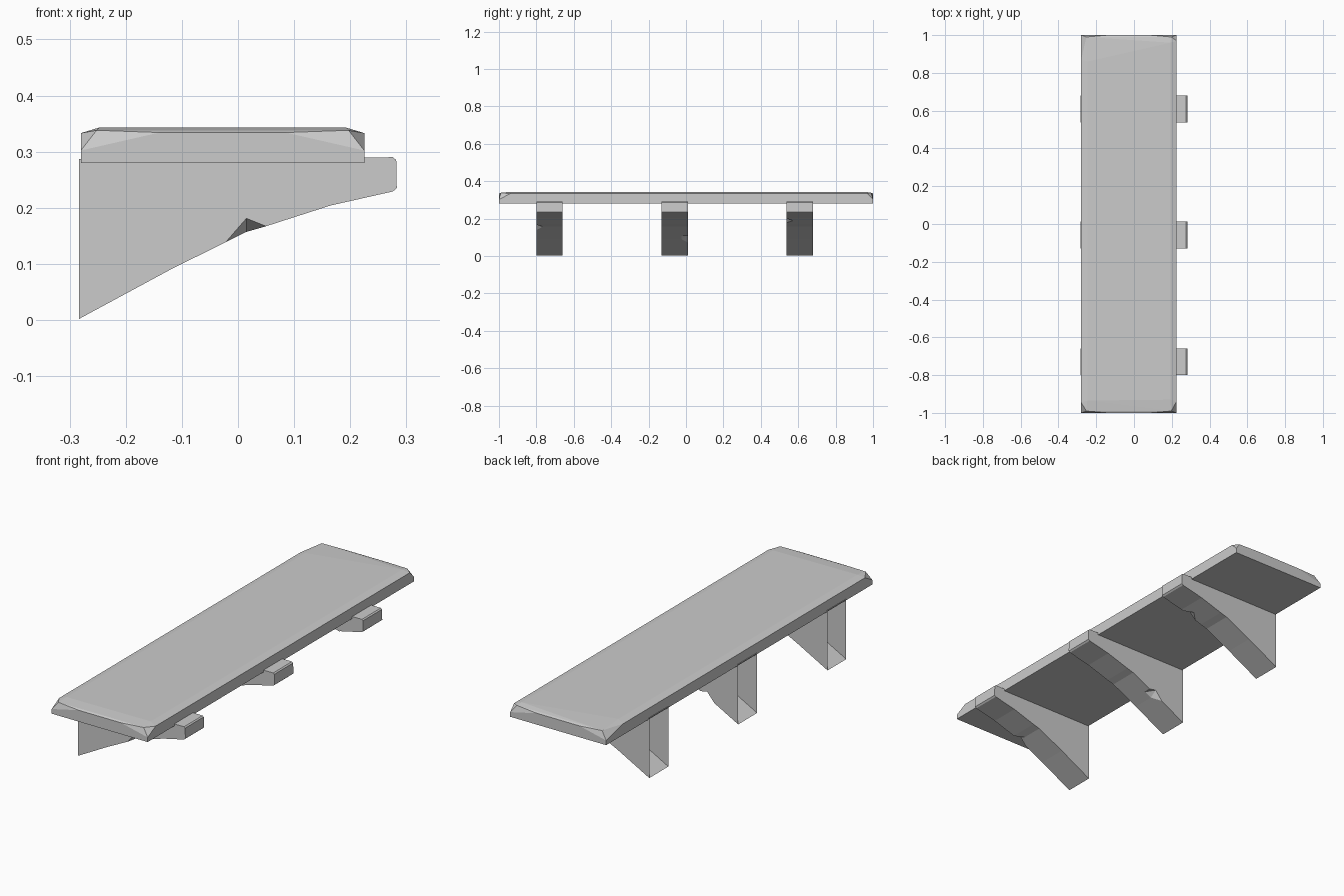
import bpy
import bmesh

if "Cube" in bpy.data.objects:
    bpy.data.objects.remove(bpy.data.objects["Cube"])

# Single grey stone colour
stone = bpy.data.materials.new("grey_stone")
stone.use_nodes = True
grey = (0.6, 0.6, 0.6, 1)
stone.diffuse_color = grey
stone.node_tree.nodes["Principled BSDF"].inputs["Base Color"].default_value = grey


def finish(name, bm):
    bmesh.ops.recalc_face_normals(bm, faces=bm.faces[:])
    mesh = bpy.data.meshes.new(name)
    bm.to_mesh(mesh)
    bm.free()
    mesh.materials.append(stone)
    obj = bpy.data.objects.new(name, mesh)
    bpy.context.collection.objects.link(obj)
    return obj


# Shelf slab: hull of a box with worn, chipped upper corners
BACK, NOSE, BOTTOM, TOP = -0.28, 0.225, 0.28, 0.343
points = []
for x, inward, end, cut in ((BACK, 1, -1, 0.055), (NOSE, -1, -1, 0.06),
                            (BACK, 1, 1, 0.13), (NOSE, -1, 1, 0.03)):
    points += [
        (x, end, BOTTOM),
        (x, end, 0.302),
        (x + inward * 0.028, end * 0.99, 0.338),
        (x, end * (1 - cut), 0.333),
        (x + inward * 0.033, end * (0.99 - cut), TOP),
        (x + inward * 0.14, end, 0.334),
    ]
bm = bmesh.new()
for p in points:
    bm.verts.new(p)
hull = bmesh.ops.convex_hull(bm, input=bm.verts[:])
loose = [v for v in bm.verts if not v.link_faces]
bmesh.ops.delete(bm, geom=loose, context='VERTS')
finish("shelf_slab", bm)

# Underside curve of a bracket, from the wall foot to the nose
UNDERSIDE = [(-0.283, 0.002), (-0.12, 0.09), (0.015, 0.157),
             (0.05, 0.167), (0.165, 0.204), (0.276, 0.229)]
UPPER = [(0.283, 0.235), (0.282, 0.285), (0.276, 0.29), (-0.283, 0.287)]


def underside_height(x):
    for (xa, za), (xb, zb) in zip(UNDERSIDE, UNDERSIDE[1:]):
        if xa <= x <= xb:
            return za + (zb - za) * (x - xa) / (xb - xa)


def bracket(name, y0, y1, chip_x, chip_side):
    # Extra profile points let one edge carry a small chip
    xs = {p[0] for p in UNDERSIDE} | {chip_x - 0.037, chip_x, chip_x + 0.035}
    profile = [(x, underside_height(x)) for x in sorted(xs)] + UPPER
    inner = y0 + 0.035 if chip_side < 0 else y1 - 0.035
    bm = bmesh.new()
    rings = [[bm.verts.new((x, y, z)) for x, z in profile] for y in (y0, inner, y1)]
    count = len(profile)
    # The wall side stays open, so the closing strip is left out
    for a, b in zip(rings, rings[1:]):
        for i in range(count - 1):
            bm.faces.new((a[i], a[i + 1], b[i + 1], b[i]))
    for ring in (rings[0], rings[-1]):
        bm.faces.new(ring)
    edge = rings[0] if chip_side < 0 else rings[-1]
    edge[sorted(xs).index(chip_x)].co.z += 0.024
    bmesh.ops.triangulate(bm, faces=[f for f in bm.faces if len(f.verts) == 4])
    finish(name, bm)


bracket("front_bracket", -0.80, -0.66, 0.015, -1)
bracket("middle_bracket", -0.13, 0.012, -0.12, 1)
bracket("rear_bracket", 0.537, 0.68, 0.12, -1)
